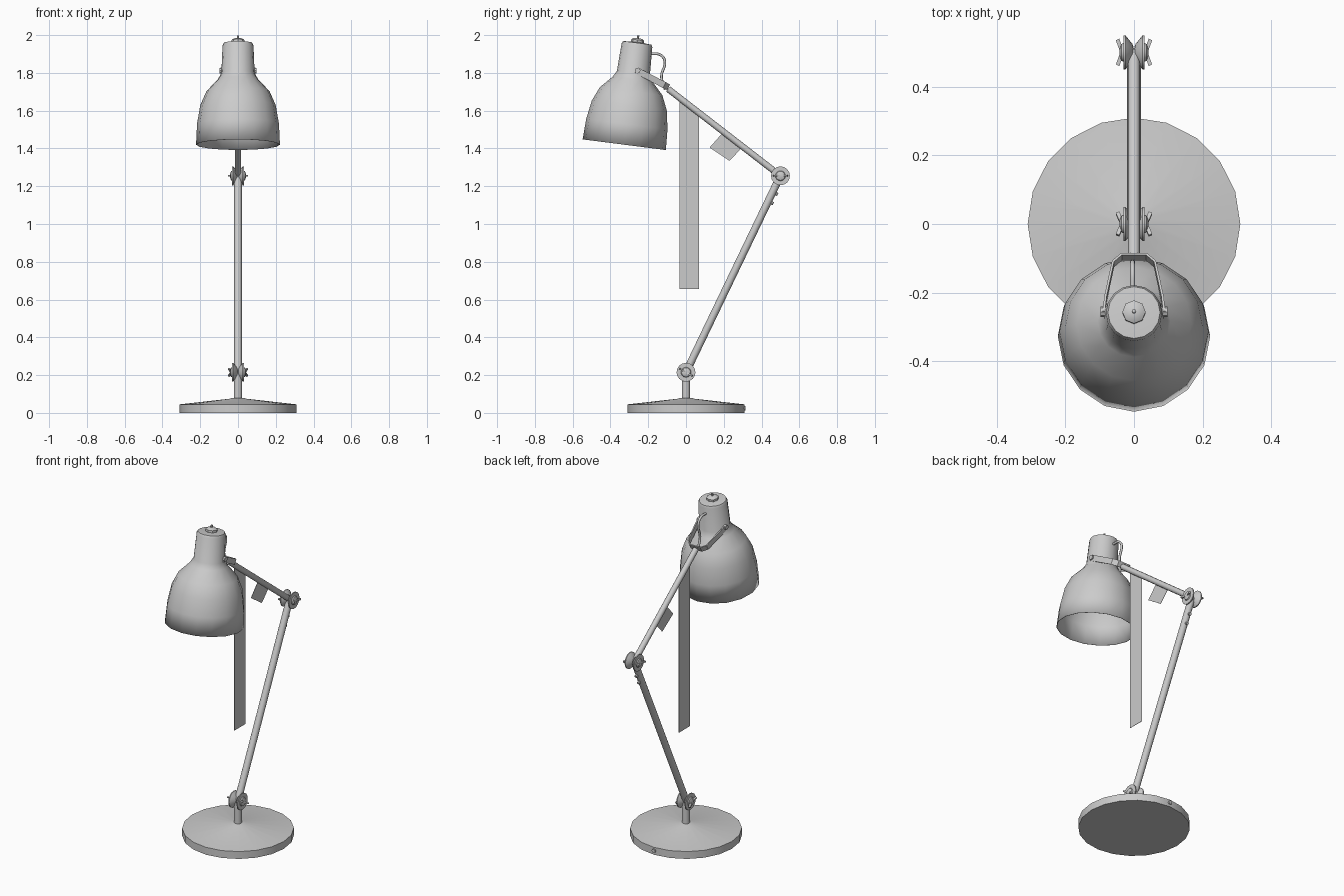
import bpy, bmesh, math
from mathutils import Vector, Matrix

if "Cube" in bpy.data.objects:
    bpy.data.objects.remove(bpy.data.objects["Cube"])

grey = bpy.data.materials.new("light_grey")
grey.use_nodes = True
colour = (0.6, 0.6, 0.6, 1)
grey.diffuse_color = colour
grey.node_tree.nodes["Principled BSDF"].inputs["Base Color"].default_value = colour


def finish(name, bm, smooth=True):
    """Turn a bmesh into a named, shaded object."""
    bmesh.ops.remove_doubles(bm, verts=bm.verts, dist=0.0001)
    bmesh.ops.recalc_face_normals(bm, faces=bm.faces)
    mesh = bpy.data.meshes.new(name)
    bm.to_mesh(mesh)
    bm.free()
    mesh.materials.append(grey)
    obj = bpy.data.objects.new(name, mesh)
    bpy.context.collection.objects.link(obj)
    if smooth:
        bpy.ops.object.select_all(action="DESELECT")
        obj.select_set(True)
        bpy.context.view_layer.objects.active = obj
        bpy.ops.object.shade_smooth_by_angle(angle=math.radians(35))
    return obj


def lathe(name, profile, sides, matrix=Matrix()):
    """Spin (radius, height) points around the local z axis."""
    bm = bmesh.new()
    verts = [bm.verts.new((r, 0, h)) for r, h in profile]
    edges = [bm.edges.new(pair) for pair in zip(verts, verts[1:])]
    bmesh.ops.spin(bm, geom=verts + edges, cent=(0, 0, 0), axis=(0, 0, 1),
                   angle=math.tau, steps=sides, use_merge=True)
    bmesh.ops.transform(bm, matrix=matrix, verts=bm.verts)
    return finish(name, bm)


def along(start, direction):
    """Matrix placing local z along a direction from a start point."""
    turn = Vector(direction).to_track_quat("Z", "Y").to_matrix().to_4x4()
    return Matrix.Translation(start) @ turn


def rod(name, start, end, radius, sides=12):
    span = Vector(end) - Vector(start)
    length = span.length
    profile = [(0, 0), (radius, 0), (radius, length), (0, length)]
    return lathe(name, profile, sides, along(start, span))


def plate(name, points, thickness):
    """Extrude a flat outline evenly to both sides."""
    bm = bmesh.new()
    face = bm.faces.new([bm.verts.new(p) for p in points])
    face.normal_update()
    shift = face.normal * thickness
    extruded = bmesh.ops.extrude_face_region(bm, geom=[face], use_keep_orig=True)
    top = [v for v in extruded["geom"] if isinstance(v, bmesh.types.BMVert)]
    bmesh.ops.translate(bm, verts=top, vec=shift)
    bmesh.ops.translate(bm, verts=bm.verts, vec=-shift / 2)
    return finish(name, bm, smooth=False)


base_joint = Vector((0, 0, 0.215))
elbow = Vector((0, 0.5, 1.255))
arm_end = Vector((0, -0.095, 1.715))

# Weighted base, post and cable outlet
lathe("base", [(0, 0), (0.31, 0), (0.31, 0.045), (0.045, 0.075), (0.03, 0.08), (0, 0.08)], 20)
rod("post", (0, 0, 0.07), base_joint, 0.022)
rod("cable_outlet", (0, 0.295, 0.025), (0, 0.316, 0.025), 0.012, 8)

# Arms
rod("lower_arm", base_joint, elbow, 0.02)
rod("upper_arm", elbow, arm_end, 0.017)

# Joints: flared discs, hubs and wing nuts on both sides
washer = [(0, 0), (0.024, 0.004), (0.05, 0.025), (0.05, 0.031), (0.027, 0.031),
          (0.024, 0.037), (0.01, 0.042), (0, 0.042)]
wing = [(0.03, 0.006), (0.043, 0.04), (0.053, 0.035), (0.042, 0.006)]
for label, centre, tilt in (("base", base_joint, -30), ("elbow", elbow, 0)):
    turn = Matrix.Translation(centre) @ Matrix.Rotation(math.radians(tilt), 4, "X")
    for side, sx in (("left", 1), ("right", -1)):
        lathe(f"{label}_joint_{side}", washer, 16, along(centre, (sx, 0, 0)))
        for part, sy in (("back", 1), ("front", -1)):
            plate(f"{label}_nut_{side}_{part}_wing",
                  [turn @ Vector((sx * x, sy * y, 0)) for x, y in wing], 0.009)

# Small bolts beneath the elbow
down = (base_joint - elbow).normalized()
outward = Vector((0, -down.z, down.y))
for i, distance in enumerate((0.095, 0.15)):
    spot = elbow + down * distance
    rod(f"arm_bolt_{i + 1}", spot, spot + outward * 0.03, 0.009, 8)

# Hanging strip and square tag
plate("hanging_strip", [(0, -0.035, 0.655), (0, 0.07, 0.655),
                        (0, 0.07, 1.59), (0, -0.035, 1.672)], 0.002)
plate("square_tag", [(0, 0.125, 1.405), (0, 0.23, 1.335),
                     (0, 0.308, 1.415), (0, 0.205, 1.495)], 0.002)

# Tilted lampshade with its top cap and pin
shade_frame = along((0, -0.327, 1.42), (0, 0.127, 0.992))
shade = lathe("lampshade", [(0.222, 0), (0.217, 0.11), (0.2, 0.21), (0.167, 0.285),
                            (0.106, 0.35), (0.088, 0.382), (0.082, 0.53),
                            (0.076, 0.543), (0, 0.549)], 16, shade_frame)
wall = shade.modifiers.new("wall", "SOLIDIFY")
wall.thickness = 0.003
lathe("shade_knob", [(0, 0.54), (0.034, 0.54), (0.034, 0.559), (0.022, 0.567), (0, 0.569)],
      8, shade_frame)
lathe("shade_pin", [(0, 0.56), (0.006, 0.56), (0.006, 0.582), (0, 0.584)], 8, shade_frame)

# Forked strap holding the shade
half = [(0.036, -0.095), (0.061, -0.116), (0.083, -0.218), (0.088, -0.262)]
path = [(-x, y) for x, y in reversed(half)] + half
bm = bmesh.new()
rails = []
for x, y in path:
    centre = Vector((x, y, 1.725 - 0.53 * (y + 0.095)))
    offset = Vector((0, 0.47, 0.88)) * 0.017
    rails.append((bm.verts.new(centre - offset), bm.verts.new(centre + offset)))
for a, b in zip(rails, rails[1:]):
    bm.faces.new((a[0], b[0], b[1], a[1]))
strap = finish("shade_fork", bm, smooth=False)
thick = strap.modifiers.new("thickness", "SOLIDIFY")
thick.thickness = 0.007
thick.offset = 0
for side, sx in (("left", 1), ("right", -1)):
    rod(f"fork_screw_{side}", (sx * 0.07, -0.256, 1.812), (sx * 0.098, -0.256, 1.812), 0.015, 8)

# Short cable from the neck to the arm
curve = bpy.data.curves.new("shade_cable", "CURVE")
curve.dimensions = "3D"
curve.bevel_depth = 0.007
curve.bevel_resolution = 2
curve.resolution_u = 5
curve.use_fill_caps = True
route = [(-0.19, 1.902), (-0.135, 1.895), (-0.112, 1.862), (-0.13, 1.78), (-0.11, 1.71)]
spline = curve.splines.new("BEZIER")
spline.bezier_points.add(len(route) - 1)
for point, (y, z) in zip(spline.bezier_points, route):
    point.co = (-0.004, y, z)
    point.handle_left_type = point.handle_right_type = "AUTO"
curve.materials.append(grey)
cable = bpy.data.objects.new("shade_cable", curve)
bpy.context.collection.objects.link(cable)
